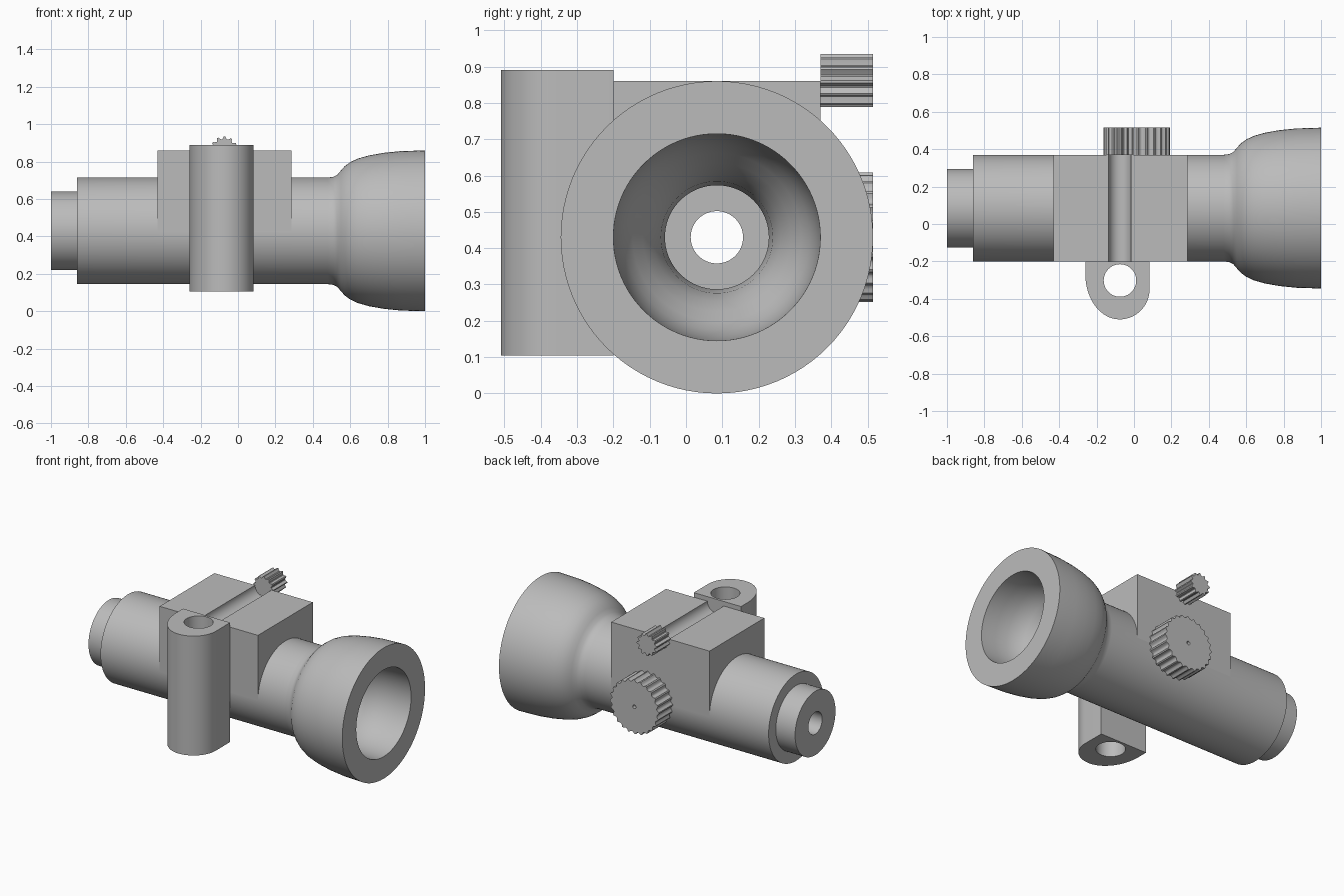
import bpy, bmesh, math
from mathutils import Vector

if "Cube" in bpy.data.objects:
    bpy.data.objects.remove(bpy.data.objects["Cube"], do_unlink=True)

AXIS_Y, AXIS_Z = 0.085, 0.43     # centre line of the tube
BACK, FRONT = 0.37, -0.2         # faces of the housing block
KNOB_END = 0.515
GROOVE_X = -0.075

grey = bpy.data.materials.new("plain grey")
grey.use_nodes = True
grey.diffuse_color = (0.5, 0.5, 0.5, 1)
grey.node_tree.nodes["Principled BSDF"].inputs["Base Color"].default_value = (0.5, 0.5, 0.5, 1)


def finish(name, bm):
    bmesh.ops.recalc_face_normals(bm, faces=bm.faces)
    mesh = bpy.data.meshes.new(name)
    bm.to_mesh(mesh)
    bm.free()
    mesh.materials.append(grey)
    obj = bpy.data.objects.new(name, mesh)
    bpy.context.collection.objects.link(obj)
    return obj


def smooth(obj, degrees=30):
    bpy.ops.object.select_all(action="DESELECT")
    obj.select_set(True)
    bpy.context.view_layer.objects.active = obj
    bpy.ops.object.shade_smooth_by_angle(angle=math.radians(degrees))


def prism(name, points, direction):
    """Extrude a closed outline along a vector."""
    bm = bmesh.new()
    face = bm.faces.new([bm.verts.new(p) for p in points])
    new = bmesh.ops.extrude_face_region(bm, geom=[face])["geom"]
    verts = [v for v in new if isinstance(v, bmesh.types.BMVert)]
    bmesh.ops.translate(bm, verts=verts, vec=Vector(direction))
    return finish(name, bm)


def arc(cx, cy, rx, ry, start, end, steps):
    angles = [math.radians(start + (end - start) * i / steps) for i in range(steps + 1)]
    return [(cx + rx * math.cos(a), cy + ry * math.sin(a)) for a in angles]


def cut(obj, cutter):
    mod = obj.modifiers.new("cut", "BOOLEAN")
    mod.operation, mod.solver, mod.object = "DIFFERENCE", "EXACT", cutter
    bpy.context.view_layer.update()
    result = bpy.data.meshes.new_from_object(obj.evaluated_get(bpy.context.evaluated_depsgraph_get()))
    obj.modifiers.clear()
    obj.data = result
    bpy.data.objects.remove(cutter, do_unlink=True)


# Hollow tube with flared bell, turned about the x axis
outer = [(-1, .21), (-.86, .21), (-.86, .285), (.48, .285), (.51, .289), (.53, .299),
         (.55, .322), (.57, .345), (.6, .367), (.64, .386), (.7, .403), (.78, .417),
         (.87, .426), (1, .43)]
inner = [(1, .285), (.9, .282), (.82, .273), (.76, .255), (.72, .232), (.68, .204),
         (.63, .176), (.57, .154), (.48, .143), (-.72, .143), (-.72, .072), (-1, .072)]
bm = bmesh.new()
ring = [bm.verts.new((x, AXIS_Y, AXIS_Z + r)) for x, r in outer + inner]
edges = [bm.edges.new((ring[i - 1], ring[i])) for i in range(len(ring))]
bmesh.ops.spin(bm, geom=ring + edges, cent=(0, AXIS_Y, AXIS_Z), axis=(1, 0, 0),
               angle=math.tau, steps=96, use_merge=True)
bmesh.ops.remove_doubles(bm, verts=bm.verts, dist=1e-5)
smooth(finish("tube", bm))

# Housing block with a half-round groove on top, hollowed to clear the bore
TOP = 0.86
outline = [(-.43, AXIS_Z), (.285, AXIS_Z), (.285, TOP)]
outline += arc(GROOVE_X, TOP, .06, .06, 0, -180, 24) + [(-.43, TOP)]
block = prism("housing_block", [(x, FRONT, z) for x, z in outline], (0, BACK - FRONT, 0))
bore = [(-1, y, z) for y, z in arc(AXIS_Y, AXIS_Z, .2, .2, 0, 352.5, 47)]
cut(block, prism("bore_cutter", bore, (2, 0, 0)))
smooth(block)

# Upright mounting lug with a vertical hole
LOW, HIGH = 0.105, 0.89
side = [(.083, FRONT)] + arc(-.077, -.35, .16, .16, 0, -90, 16)
side += arc(-.077, -.27, .183, .24, -90, -180, 16)[1:] + [(-.26, FRONT)]
lug = prism("mounting_lug", [(x, y, LOW) for x, y in side], (0, 0, HIGH - LOW))
hole = [(x, y, 0) for x, y in arc(GROOVE_X, -.302, .087, .087, 0, 352.5, 47)]
cut(lug, prism("hole_cutter", hole, (0, 0, 1)))
smooth(lug)


def knob(name, cx, cz, radius, depth, teeth):
    """Knob with scalloped grip along the y axis."""
    points, steps = [], 6
    for t in range(teeth):
        for s in range(steps):
            r = radius - depth * math.sin(math.pi * s / (steps - 1))
            a = math.tau * (t + 0.82 * s / (steps - 1)) / teeth
            points.append((cx + r * math.cos(a), BACK, cz + r * math.sin(a)))
    return prism(name, points, (0, KNOB_END - BACK, 0))


# Knobs on the back
smooth(knob("small_knob", GROOVE_X, .862, .073, .015, 12), 35)
large = knob("large_knob", .015, AXIS_Z, .178, .014, 24)
pin = [(x, BACK + .02, z) for x, z in arc(.015, AXIS_Z, .012, .012, 0, 337.5, 15)]
cut(large, prism("pin_cutter", pin, (0, .2, 0)))
smooth(large, 35)
